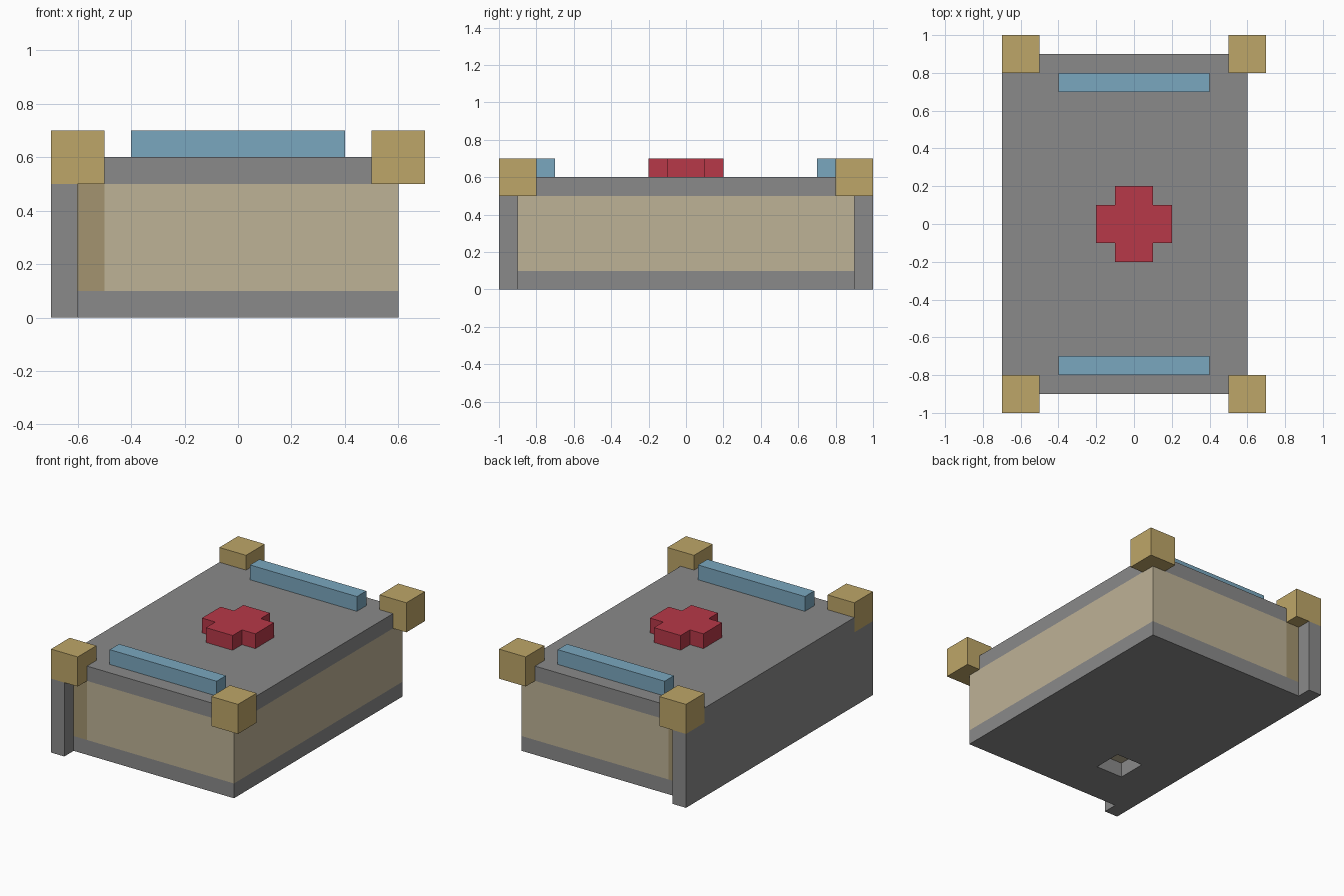
import bpy
import bmesh
from mathutils import Vector

cube = bpy.data.objects.get("Cube")
if cube:
    bpy.data.objects.remove(cube, do_unlink=True)


def material(name, r, g, b):
    m = bpy.data.materials.new(name)
    m.use_nodes = True
    m.diffuse_color = (r, g, b, 1)
    m.node_tree.nodes["Principled BSDF"].inputs["Base Color"].default_value = (r, g, b, 1)
    return m


grey = material("grey", 0.254, 0.254, 0.254)
tan = material("tan", 0.514, 0.445, 0.305)
dark_tan = material("dark_tan", 0.366, 0.296, 0.162)
gold = material("gold", 0.514, 0.381, 0.138)
blue = material("blue", 0.195, 0.386, 0.521)
red = material("red", 0.474, 0.040, 0.065)


def add_object(name, bm, mat):
    bmesh.ops.recalc_face_normals(bm, faces=bm.faces)
    mesh = bpy.data.meshes.new(name)
    bm.to_mesh(mesh)
    bm.free()
    mesh.materials.append(mat)
    obj = bpy.data.objects.new(name, mesh)
    bpy.context.collection.objects.link(obj)
    return obj


def box(name, low, high, mat):
    """Box between two opposite corners."""
    low, high = Vector(low), Vector(high)
    bm = bmesh.new()
    bmesh.ops.create_cube(bm, size=1)
    bmesh.ops.scale(bm, vec=high - low, verts=bm.verts)
    bmesh.ops.translate(bm, vec=(low + high) / 2, verts=bm.verts)
    return add_object(name, bm, mat)


# Base slab with a square socket in its underside
base = box("base_slab", (-0.6, -0.9, 0), (0.6, 0.9, 0.1), grey)
cutter = box("socket_cutter", (-0.4, -0.6, -0.1), (-0.2, -0.4, 0.2), grey)
cutter.hide_render = True
cut = base.modifiers.new("socket", "BOOLEAN")
cut.operation = "DIFFERENCE"
cut.solver = "EXACT"
cut.object = cutter
bpy.context.view_layer.objects.active = base
bpy.ops.object.modifier_apply(modifier=cut.name)
bpy.data.objects.remove(cutter, do_unlink=True)

# Body, its darker edge band, the lid and the tall side panel
box("body", (-0.5, -0.9, 0.1), (0.6, 0.9, 0.5), tan)
box("body_edge", (-0.6, -0.9, 0.1), (-0.5, 0.9, 0.5), dark_tan)
box("lid", (-0.6, -0.9, 0.5), (0.6, 0.9, 0.6), grey)
box("side_panel", (-0.7, -1, 0), (-0.6, 1, 0.5), grey)
box("side_panel_top", (-0.7, -0.9, 0.5), (-0.6, 0.9, 0.6), grey)

# Corner blocks and top bars, front and back
for end, sy in (("front", -1), ("back", 1)):
    for side, sx in (("right", -1), ("left", 1)):
        x, y = sx * 0.6, sy * 0.9
        box(f"{end}_{side}_corner", (x - 0.1, y - 0.1, 0.5), (x + 0.1, y + 0.1, 0.7), gold)
    y = sy * 0.75
    box(f"{end}_bar", (-0.4, y - 0.05, 0.6), (0.4, y + 0.05, 0.7), blue)

# Raised cross: a quarter outline turned four times, then extruded
bm = bmesh.new()
outline = []
x_axis, y_axis = Vector((1, 0, 0)), Vector((0, 1, 0))
for turn in range(4):
    for a, b in ((0.2, -0.1), (0.2, 0.1), (0.1, 0.1)):
        outline.append(bm.verts.new(x_axis * a + y_axis * b + Vector((0, 0, 0.6))))
    x_axis, y_axis = y_axis, -x_axis
face = bm.faces.new(outline)
top = bmesh.ops.extrude_face_region(bm, geom=[face], use_keep_orig=True)["geom"]
bmesh.ops.translate(bm, vec=(0, 0, 0.1), verts=[v for v in top if isinstance(v, bmesh.types.BMVert)])
add_object("cross", bm, red)
